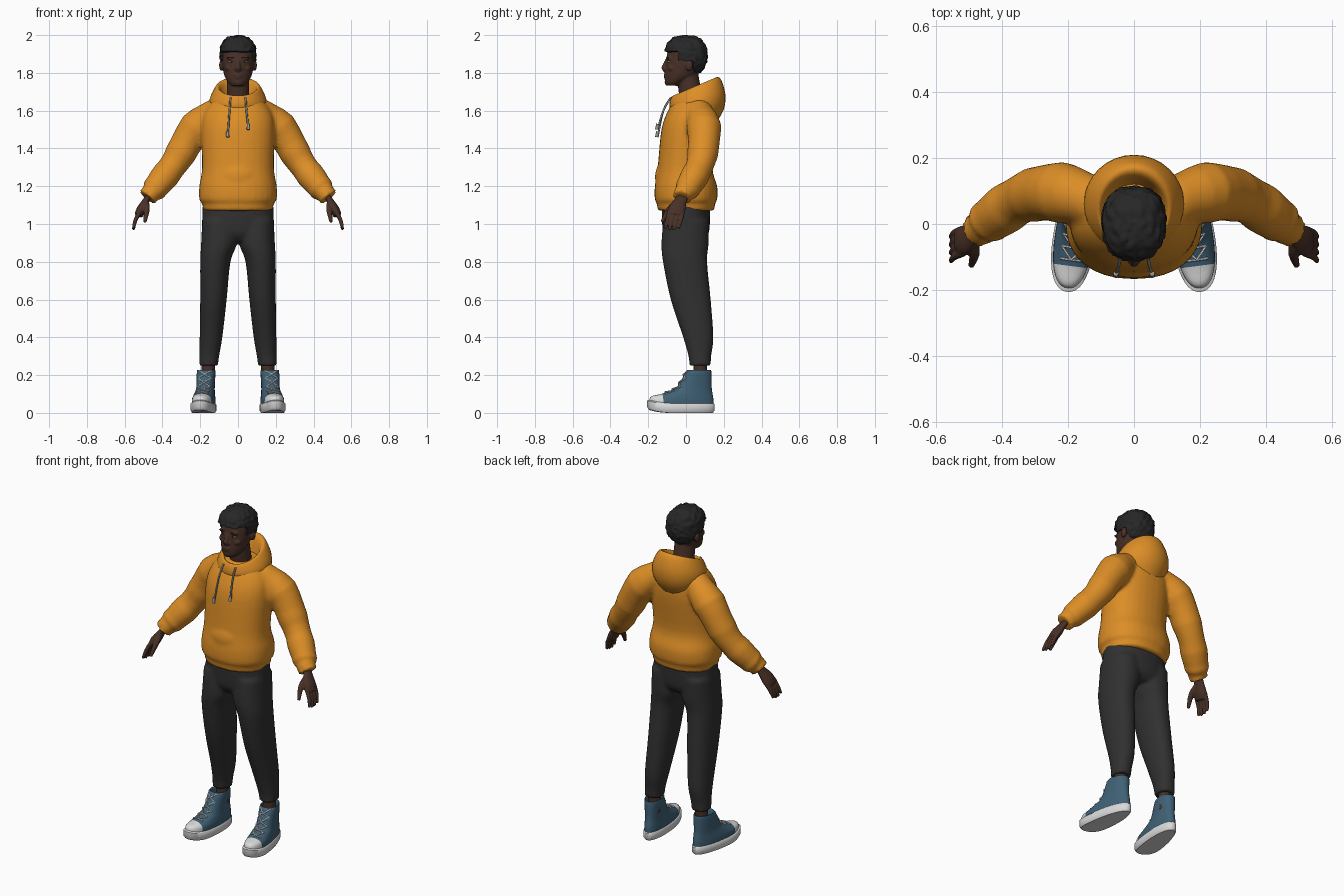
import bpy, bmesh, math
from mathutils import Vector, Matrix, noise

if "Cube" in bpy.data.objects:
    bpy.data.objects.remove(bpy.data.objects["Cube"])


def material(name, red, green, blue):
    mat = bpy.data.materials.new(name)
    mat.use_nodes = True
    mat.diffuse_color = (red, green, blue, 1)
    bsdf = mat.node_tree.nodes["Principled BSDF"]
    bsdf.inputs["Base Color"].default_value = mat.diffuse_color
    bsdf.inputs["Roughness"].default_value = .8
    return mat


ORANGE = material("orange fleece", .72, .27, .02)
BLACK = material("charcoal trousers", .03, .03, .03)
SKIN = material("dark brown skin", .065, .03, .02)
HAIR = material("black hair", .02, .02, .02)
BLUE = material("denim blue canvas", .05, .12, .18)
WHITE = material("white rubber", .7, .7, .7)
GREY = material("grey cord", .3, .3, .3)


def curve(points, steps=4):
    """Smooth path through a few control rows of any width."""
    ends = [points[0], *points, points[-1]]
    out = []
    for before, start, end, after in zip(ends, ends[1:], ends[2:], ends[3:]):
        for k in range(steps):
            t = k / steps
            out.append([(2 * q + (r - p) * t + (2 * p - 5 * q + 4 * r - s) * t ** 2
                         + (3 * q - p - 3 * r + s) * t ** 3) / 2
                        for p, q, r, s in zip(before, start, end, after)])
    return out + [list(points[-1])]


def ring(centre_x, centre_y, z, half_x, half_y, tilt=0, power=.9, egg=0, sides=32):
    """Level rounded ring; tilt raises the back, egg widens the front."""
    points = []
    for i in range(sides):
        angle = math.tau * i / sides
        c, s = (math.copysign(abs(v) ** power, v) for v in (math.cos(angle), math.sin(angle)))
        points.append(Vector((centre_x + half_x * c * (1 - egg * s),
                              centre_y + half_y * s, z + tilt * half_y * s)))
    return points


def loft(bm, rings):
    rows = [[bm.verts.new(p) for p in points] for points in rings]
    for low, high in zip(rows, rows[1:]):
        for i in range(len(low)):
            bm.faces.new((low[i - 1], low[i], high[i], high[i - 1]))
    bm.faces.new(rows[0])
    bm.faces.new(rows[-1])


def tube(bm, path, side=1, flat=1, sides=16):
    """Loft along rows of x, y, z, radius; flat thins it across the y direction."""
    points = [Vector((side * x, y, z)) for x, y, z, radius in path]
    rings = []
    for i, centre in enumerate(points):
        along = (points[min(i + 1, len(points) - 1)] - points[max(i - 1, 0)]).normalized()
        wide = Vector((0, 1, 0)) if abs(along.y) < .8 else Vector((1, 0, 0))
        wide = (wide - along * wide.dot(along)).normalized()
        thin = along.cross(wide) * flat
        rings.append([centre + path[i][3] * (wide * math.cos(a) + thin * math.sin(a))
                      for a in (math.tau * k / sides for k in range(sides))])
    loft(bm, rings)


def ball(bm, centre, radii, subdivisions=3):
    matrix = Matrix.Translation(centre) @ Matrix.Diagonal((*radii, 1))
    return bmesh.ops.create_icosphere(bm, subdivisions=subdivisions, radius=1, matrix=matrix)["verts"]


def finish(bm, name, *mats, voxel=0, relax=3, mirror=False):
    bmesh.ops.recalc_face_normals(bm, faces=bm.faces)
    mesh = bpy.data.meshes.new(name)
    for face in bm.faces:
        face.smooth = True
    bm.to_mesh(mesh)
    bm.free()
    for mat in mats:
        mesh.materials.append(mat)
    mesh.set_sharp_from_angle(angle=math.radians(50))
    obj = bpy.data.objects.new(name, mesh)
    bpy.context.scene.collection.objects.link(obj)
    if voxel:
        fuse = obj.modifiers.new("fuse", "REMESH")
        fuse.mode, fuse.voxel_size, fuse.use_smooth_shade = "VOXEL", voxel, True
        soften = obj.modifiers.new("soften", "SMOOTH")
        soften.factor, soften.iterations = .5, relax
    if mirror:
        obj.modifiers.new("other side", "MIRROR").use_mirror_merge = False


# Hoodie body with hem, pocket bulge and creased sleeves
bm = bmesh.new()
torso = [(1.07, 0, .185, .15), (1.11, 0, .19, .155), (1.13, 0, .205, .165), (1.2, 0, .205, .165),
         (1.3, -.005, .19, .145), (1.5, .015, .195, .145), (1.6, .03, .175, .125), (1.68, .045, .11, .09)]
loft(bm, [ring(0, y, z, half_x, half_y) for z, y, half_x, half_y in curve(torso)])
ball(bm, (0, -.08, 1.25), (.13, .085, .1))
sleeve = curve([(.1, .06, 1.6, .07), (.22, .095, 1.51, .09), (.33, .08, 1.33, .076),
                (.43, .015, 1.2, .07), (.46, -.01, 1.165, .052), (.48, -.02, 1.14, .052)])
for i, row in enumerate(sleeve):
    row[3] += .003 * math.sin(2 * i)
for side in (1, -1):
    tube(bm, sleeve, side, sides=24)
finish(bm, "hoodie_body", ORANGE, voxel=.011)

# Hood lying open behind the neck
bm = bmesh.new()
hood = [(1.53, .045, .11, .11, 0), (1.6, .06, .145, .14, .05), (1.66, .06, .15, .148, .2),
        (1.72, .05, .12, .13, .4), (1.72, .04, .1, .105, .4), (1.66, .035, .08, .085, .2)]
loft(bm, [ring(0, y, z, half_x, half_y, tilt, power=1)
          for z, y, half_x, half_y, tilt in curve(hood)])
finish(bm, "hood", ORANGE)

# Drawstrings with tips
for side, end, label in ((1, 1.5, "left"), (-1, 1.46, "right")):
    bm = bmesh.new()
    tube(bm, curve([(.04, -.08, 1.67, .005), (.045, -.12, 1.6, .005), (.055, -.15, end, .005)]), side, sides=8)
    tube(bm, [(.055, -.15, end + .03, .008), (.055, -.155, end, .009)], side, sides=8)
    finish(bm, label + "_drawstring", GREY)

# Trousers
bm = bmesh.new()
hips = [(.91, .13, .09), (.95, .18, .12), (1.02, .19, .127), (1.12, .185, .127)]
loft(bm, [ring(0, 0, z, half_x, half_y) for z, half_x, half_y in curve(hips)])
leg = [(1.02, .1, 0, .09, .12), (.9, .1, -.005, .095, .125), (.8, .12, -.005, .08, .117),
       (.6, .13, .025, .07, .106), (.4, .143, .065, .06, .08), (.3, .152, .073, .052, .06), (.25, .156, .075, .05, .057)]
for side in (1, -1):
    loft(bm, [ring(side * x, y, z, half_x, half_y) for z, x, y, half_x, half_y in curve(leg)])
finish(bm, "trousers", BLACK, voxel=.011)

# Ankles
bm = bmesh.new()
tube(bm, [(.157, .075, .15, .036), (.157, .075, .3, .036)])
finish(bm, "ankles", SKIN, mirror=True)


# Shoes, built straight, then given a raised toe and turned outward
def place_shoe(bm):
    for v in bm.verts:
        v.co.z += 1.2 * max(0, -v.co.y - .08) ** 2
    bm.transform(Matrix.Translation((.176, 0, 0)) @ Matrix.Rotation(.13, 4, "Z"))


bm = bmesh.new()
for_sole = [(0, .17, .056), (.012, .18, .063), (.045, .18, .063), (.052, .17, .056)]
loft(bm, [ring(0, -.027, z, half_x, half_y, egg=.14, sides=48) for z, half_y, half_x in for_sole])
place_shoe(bm)
finish(bm, "shoe_soles", WHITE, mirror=True)

bm = bmesh.new()
upper = curve([(.045, -.197, .147, .058), (.075, -.185, .146, .057), (.1, -.125, .142, .052), (.135, -.05, .137, .047),
               (.22, 0, .135, .048), (.22, .015, .125, .039), (.18, .02, .12, .036)])
loft(bm, [ring(0, (front + back) / 2, z, half_x, (back - front) / 2, egg=.12, sides=48)
          for z, front, back, half_x in upper])
cap = -.128
bmesh.ops.bisect_plane(bm, geom=bm.verts[:] + bm.edges[:] + bm.faces[:],
                       plane_co=(0, cap, 0), plane_no=(0, 1, 0))
for face in bm.faces:
    face.material_index = int(face.calc_center_median().y < cap)
place_shoe(bm)
finish(bm, "shoe_uppers", BLUE, WHITE, mirror=True)

# Crossed laces following the instep
bm = bmesh.new()
holes = [(front, z + .003) for z, front, back, half_x in upper[8:17:2]]
for (low_y, low_z), (high_y, high_z) in zip(holes, holes[1:]):
    for side in (1, -1):
        tube(bm, [(.034, low_y + .016, low_z, .004),
                  (0, (low_y + high_y) / 2 - .004, (low_z + high_z) / 2, .004),
                  (-.034, high_y + .016, high_z, .004)], side, sides=6)
place_shoe(bm)
finish(bm, "laces", WHITE, mirror=True)

# Hands: palm, four fingers and thumb
bm = bmesh.new()
tube(bm, curve([(.46, 0, 1.17, .028), (.48, -.022, 1.135, .03), (.51, -.048, 1.08, .046), (.527, -.056, 1.045, .04)]),
     flat=.55)
for finger in (-1.5, -.5, .5, 1.5):
    spread = finger * .024
    drop = .008 * abs(finger)
    tube(bm, curve([(.518, spread - .052, 1.07, .012), (.543, spread - .063, 1.02, .011),
                    (.554, spread - .076, .965 + drop, .008)]), sides=10)
tube(bm, curve([(.487, -.045, 1.115, .017), (.483, -.09, 1.075, .016), (.493, -.127, 1.01, .009)]), sides=10)
finish(bm, "hands", SKIN, voxel=.0045, relax=2, mirror=True)

# Head with neck, nose, lips, chin, brow, cheeks and ears
bm = bmesh.new()
skull = [(1.732, -.07, .035, .035), (1.75, -.058, .053, .053), (1.78, -.032, .07, .081),
         (1.82, -.014, .08, .096), (1.87, -.005, .085, .1), (1.94, 0, .08, .09), (1.98, 0, .05, .055)]
loft(bm, [ring(0, y, z, half_x, half_y, power=1) for z, y, half_x, half_y in curve(skull)])
tube(bm, [(0, .045, 1.58, .066), (0, .025, 1.68, .06), (0, .005, 1.8, .058)])
tube(bm, [(0, -.1, 1.87, .009), (0, -.118, 1.825, .014), (0, -.11, 1.812, .012)])
ball(bm, (0, -.107, 1.789), (.026, .013, .007))
ball(bm, (0, -.105, 1.777), (.023, .013, .008))
ball(bm, (0, -.098, 1.75), (.025, .016, .014))
for side in (1, -1):
    ball(bm, (side * .012, -.108, 1.82), (.011, .011, .008))
    ball(bm, (side * .036, -.09, 1.878), (.026, .014, .008))
    ball(bm, (side * .045, -.075, 1.825), (.024, .022, .018))
    ball(bm, (side * .088, .017, 1.84), (.012, .02, .03))
finish(bm, "head", SKIN, voxel=.0055, relax=2)

# Eyes and eyebrows
for name, mat, centre, radii in (("eyes", WHITE, (.035, -.089, 1.859), (.014, .01, .0055)),
                                 ("irises", HAIR, (.034, -.096, 1.859), (.0055, .005, .0055)),
                                 ("eyebrows", HAIR, (.037, -.096, 1.881), (.021, .009, .004))):
    bm = bmesh.new()
    ball(bm, centre, radii)
    finish(bm, name, mat, mirror=True)


# Short textured hair, tucked into the skull below the hairline
def hairline(y):
    if y < -.045:
        return 1.913
    return 1.86 if y < .036 else 1.7


bm = bmesh.new()
crown = Vector((0, 0, 1.893))
for v in ball(bm, (0, 0, 0), (1, 1, 1), subdivisions=5):
    boxy = sum(abs(c) ** 2.5 for c in v.co) ** -.4
    size = boxy * (1 + .07 * noise.noise(v.co * 5) + .03 * noise.noise(v.co * 11))
    offset = Vector((v.co.x * .096, v.co.y * .112, v.co.z * .105)) * size
    if offset.z + crown.z < hairline(offset.y):
        offset *= .72
    v.co = crown + offset
finish(bm, "hair", HAIR)
